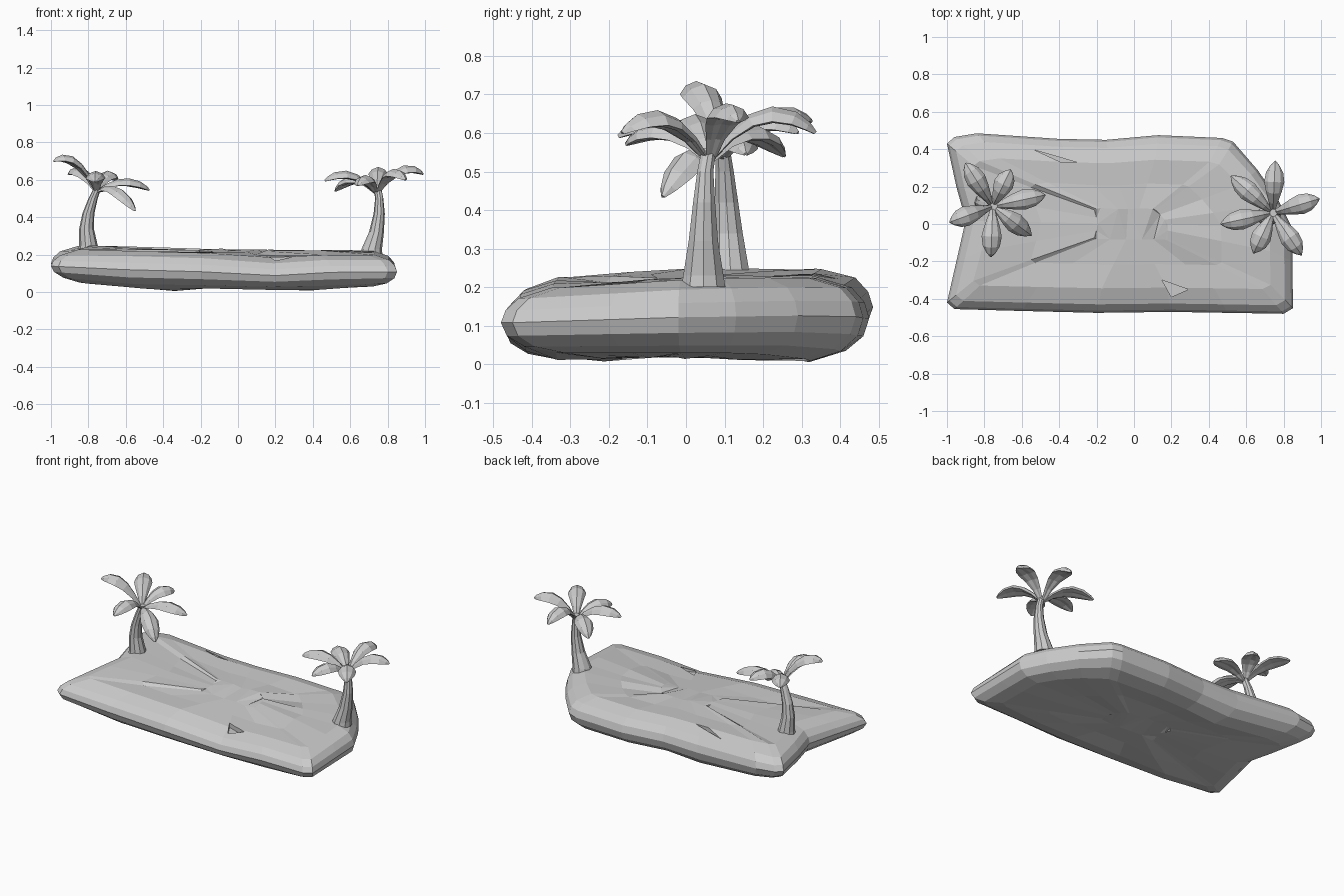
import bpy, bmesh, math, random
from mathutils import Vector

if "Cube" in bpy.data.objects:
    bpy.data.objects.remove(bpy.data.objects["Cube"])

random.seed(4)
grey = bpy.data.materials.new("plain grey")
grey.diffuse_color = (0.6, 0.6, 0.6, 1)
grey.use_nodes = True
grey.node_tree.nodes["Principled BSDF"].inputs["Base Color"].default_value = grey.diffuse_color


def make(name, bm):
    bmesh.ops.recalc_face_normals(bm, faces=bm.faces)
    me = bpy.data.meshes.new(name)
    bm.to_mesh(me)
    bm.free()
    me.materials.append(grey)
    ob = bpy.data.objects.new(name, me)
    bpy.context.collection.objects.link(ob)
    return ob


def loft(bm, rings):
    """Skin a list of closed rings and cap both ends."""
    vs = [[bm.verts.new(p) for p in r] for r in rings]
    n = len(vs[0])
    for a, b in zip(vs, vs[1:]):
        for i in range(n):
            bm.faces.new((a[i], a[(i + 1) % n], b[(i + 1) % n], b[i]))
    bm.faces.new(vs[0][::-1])
    bm.faces.new(vs[-1])


def lerp(x, table):
    for (x0, y0), (x1, y1) in zip(table, table[1:]):
        if x <= x1:
            return y0 + (y1 - y0) * max(0, (x - x0) / (x1 - x0))
    return table[-1][1]


# island slab: outline, underside and top heights along x
outline = [(-1, -.42), (-.96, -.455), (-.6, -.465), (-.2, -.475), (.2, -.47), (.5, -.475),
           (.8, -.48), (.85, -.45), (.847, -.2), (.845, -.02), (.77, .13), (.66, .29), (.53, .44),
           (.47, .46), (.13, .475), (-.15, .45), (-.4, .455), (-.84, .485), (-.96, .465),
           (-1, .43), (-.95, .2), (-.9, .02), (-.95, -.2)]
under = [(-1, .07), (-.8, .045), (-.35, .005), (-.1, .025), (.1, .015), (.35, .004), (.6, .03), (.85, .03)]
over = [(-1, .235), (-.8, .25), (-.4, .235), (0, .228), (.25, .222), (.6, .225), (.85, .215)]


def height(x, y, f):
    lo = lerp(x, under)
    hi = lerp(x, over) - 0.03 * max(0, -y) / .47
    if y < 0:
        hi -= 0.03 * math.exp(-((x - .25) / .15) ** 2) * (-y / .47)
    return lo + (hi - lo) * f


# rounded rim as (inset, height fraction), then flatter inner rings
rim = [(.14, 0), (.06, .1), (.015, .28), (0, .5), (.012, .7), (.045, .88), (.13, 1)]
rings = []
for k, f in [(.25, 0), (.65, 0)] + [(None, i) for i in range(len(rim))] + [(.65, 1), (.25, 1)]:
    d, fr = rim[f] if k is None else (rim[0][0], f)
    ring = []
    for x, y in outline:
        px, py = x * (1 - d / .92) * (k or 1), y * (1 - d / .47) * (k or 1)
        z = height(px, py, fr)
        if k:
            z += random.uniform(-.014, .004) if fr else random.uniform(0, .012)
        ring.append((px, py, max(0, z)))
    rings.append(ring)
bm = bmesh.new()
loft(bm, rings)
bmesh.ops.triangulate(bm, faces=[f for f in bm.faces if len(f.verts) > 4])
island = make("island_slab", bm)

# small broken notches in the top surface
for i, tri in enumerate([[(.15, -.30), (.29, -.35), (.20, -.39)],
                         [(-.53, .395), (-.39, .33), (-.30, .328)]]):
    bm = bmesh.new()
    loft(bm, [[(x, y, .16) for x, y in tri], [(x, y, .35) for x, y in tri]])
    cutter = make("notch_cutter_%d" % i, bm)
    cutter.hide_render = True
    cutter.hide_set(True)
    mod = island.modifiers.new("notch", 'BOOLEAN')
    mod.operation = 'DIFFERENCE'
    mod.object = cutter


def trunk(name, path, radii, sides=10):
    bm = bmesh.new()
    loft(bm, [[(x + r * math.cos(2 * math.pi * i / sides), y + r * math.sin(2 * math.pi * i / sides), z)
               for i in range(sides)] for (x, y, z), r in zip(path, radii)])
    make(name, bm)


section = [(-1, -.6), (-.65, .45), (0, 1), (.65, .45), (1, -.6), (.5, -.75), (0, -.5), (-.5, -.75)]
widths = [(0, .010), (.2, .026), (.4, .043), (.6, .054), (.8, .046), (.93, .026), (1, .006)]


def fronds(name, base, tips):
    """Arched leaf blades from the crown to each tip; mid is the height halfway."""
    bm = bmesh.new()
    p0 = Vector(base)
    for x, y, z, mid in tips:
        p2 = Vector((x, y, z))
        p1 = (p0 + p2) / 2
        p1.z = 2 * mid - (p0.z + p2.z) / 2
        side = Vector((p0.y - y, x - p0.x, 0)).normalized()
        blade = []
        for t, w in widths:
            p = p0 * (1 - t) ** 2 + p1 * 2 * t * (1 - t) + p2 * t * t
            tan = ((p1 - p0) * (1 - t) + (p2 - p1) * t).normalized()
            up = tan.cross(side)
            up = up if up.z > 0 else -up
            blade.append([p + side * (u * w) + up * (v * (w * .4 + .003)) for u, v in section])
        loft(bm, blade)
    make(name, bm)


# left palm
trunk("left_palm_trunk", [(-.80, .115, .21), (-.80, .115, .25), (-.81, .11, .34), (-.80, .105, .42),
                          (-.775, .10, .50), (-.75, .095, .56)], [.056, .05, .039, .032, .025, .02])
fronds("left_palm_fronds", (-.755, .095, .535),
       [(-.90, .325, .63, .635), (-.66, .29, .60, .62), (-.475, .155, .545, .585),
        (-.55, -.06, .435, .54), (-.765, -.175, .59, .62), (-.985, .01, .70, .69)])

# right palm
trunk("right_palm_trunk", [(.712, .045, .20), (.715, .045, .23), (.74, .045, .32), (.755, .047, .42),
                           (.755, .05, .50), (.745, .06, .56)], [.06, .055, .04, .03, .022, .02])
fronds("right_palm_fronds", (.742, .06, .525),
       [(.755, .335, .60, .64), (.52, .255, .54, .60), (.465, .0, .595, .62),
        (.64, -.155, .57, .60), (.895, -.165, .60, .63), (.99, .135, .63, .645)])
